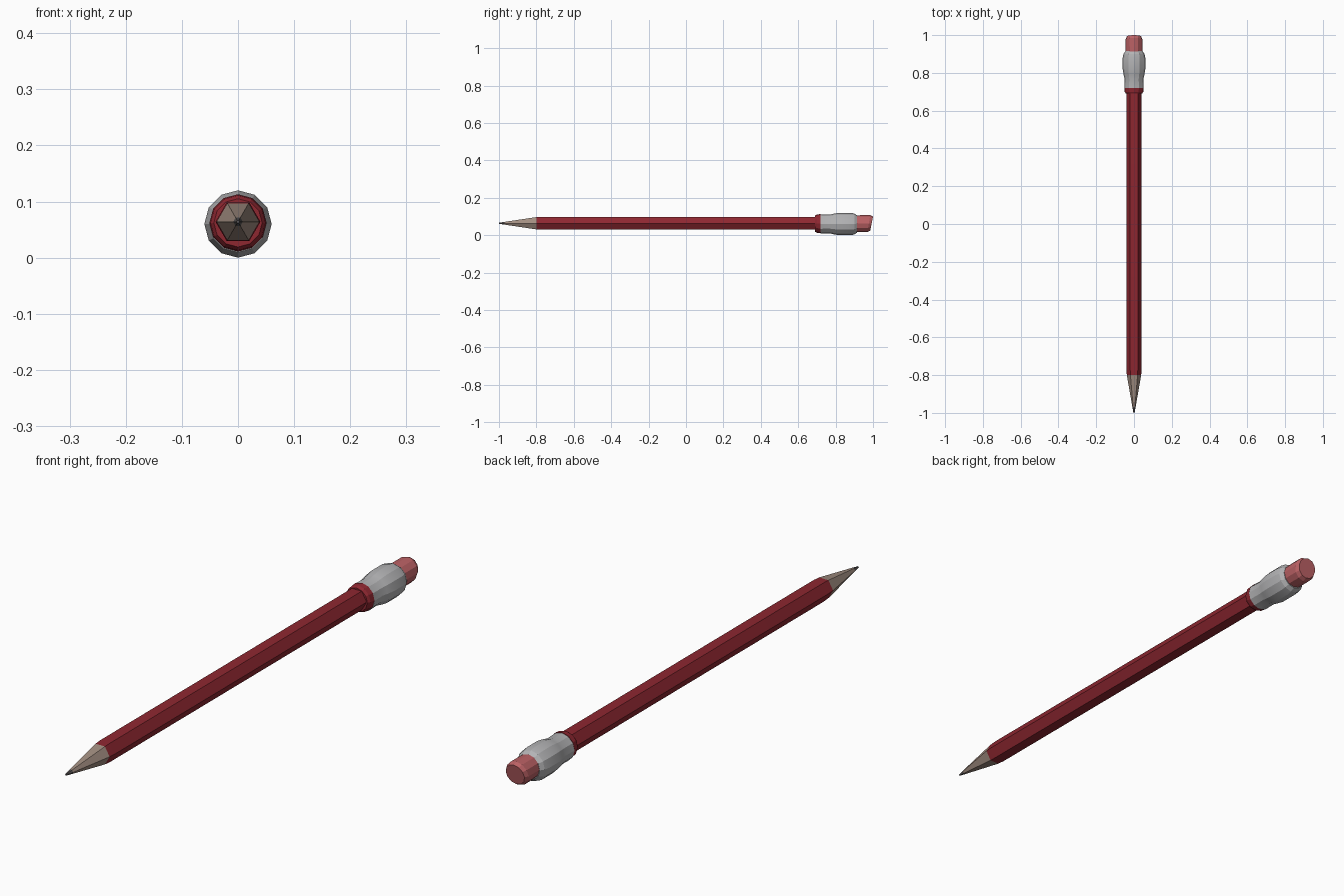
import bpy, bmesh
from math import cos, sin, pi, radians

if "Cube" in bpy.data.objects:
    bpy.data.objects.remove(bpy.data.objects["Cube"])


def material(name, rgb):
    m = bpy.data.materials.new(name)
    m.diffuse_color = (*rgb, 1)
    m.use_nodes = True
    m.node_tree.nodes["Principled BSDF"].inputs["Base Color"].default_value = m.diffuse_color
    return m


def loft(name, profile, sides, mat, zc=0.06, angle=20, slant=0.0):
    """Rings of (y, radius) along y, capped; slant tilts the last ring."""
    bm = bmesh.new()
    rings = []
    for i, (y, r) in enumerate(profile):
        ring = []
        for k in range(sides):
            a = 2 * pi * k / sides
            tilt = slant * (sin(a) - 1) / 2 if i >= len(profile) - 2 else 0
            ring.append(bm.verts.new((r * cos(a), y + tilt, zc + r * sin(a))))
        rings.append(ring)
    for a, b in zip(rings, rings[1:]):
        for k in range(sides):
            n = (k + 1) % sides
            bm.faces.new((a[k], a[n], b[n], b[k]))
    bm.faces.new(rings[0])
    bm.faces.new(rings[-1])
    bmesh.ops.recalc_face_normals(bm, faces=bm.faces)
    me = bpy.data.meshes.new(name)
    bm.to_mesh(me)
    bm.free()
    me.materials.append(mat)
    ob = bpy.data.objects.new(name, me)
    bpy.context.collection.objects.link(ob)
    bpy.ops.object.select_all(action='DESELECT')
    ob.select_set(True)
    bpy.context.view_layer.objects.active = ob
    bpy.ops.object.shade_smooth_by_angle(angle=radians(angle))
    return ob


red = material("red_paint", (0.27, 0.02, 0.03))
wood = material("bare_wood", (0.36, 0.27, 0.22))
lead = material("graphite", (0.10, 0.09, 0.09))
metal = material("ferrule_metal", (0.45, 0.45, 0.46))
pink = material("eraser_rubber", (0.50, 0.12, 0.13))

# Hexagonal painted shaft
loft("shaft", [(-0.80, 0.038), (-0.77, 0.040), (0.71, 0.040)], 6, red, 0.064)

# Sharpened wood and graphite point
loft("wood_cone", [(-0.97, 0.0085), (-0.80, 0.038)], 6, wood, 0.064)
loft("lead_tip", [(-1.0, 0.003), (-0.97, 0.0085)], 6, lead, 0.064)

# Red lip where the ferrule grips the shaft
loft("collar", [(0.69, 0.043), (0.70, 0.049), (0.72, 0.051)], 12, red, 0.062)

# Bulged metal ferrule
loft("ferrule", [(0.72, 0.051), (0.77, 0.050), (0.79, 0.055), (0.82, 0.060),
                 (0.88, 0.060), (0.90, 0.056), (0.915, 0.046)], 12, metal, 0.06)

# Eraser with a slightly slanted end
loft("eraser", [(0.90, 0.044), (0.94, 0.045), (0.985, 0.045), (1.0, 0.038)],
     12, pink, 0.062, slant=0.015)
